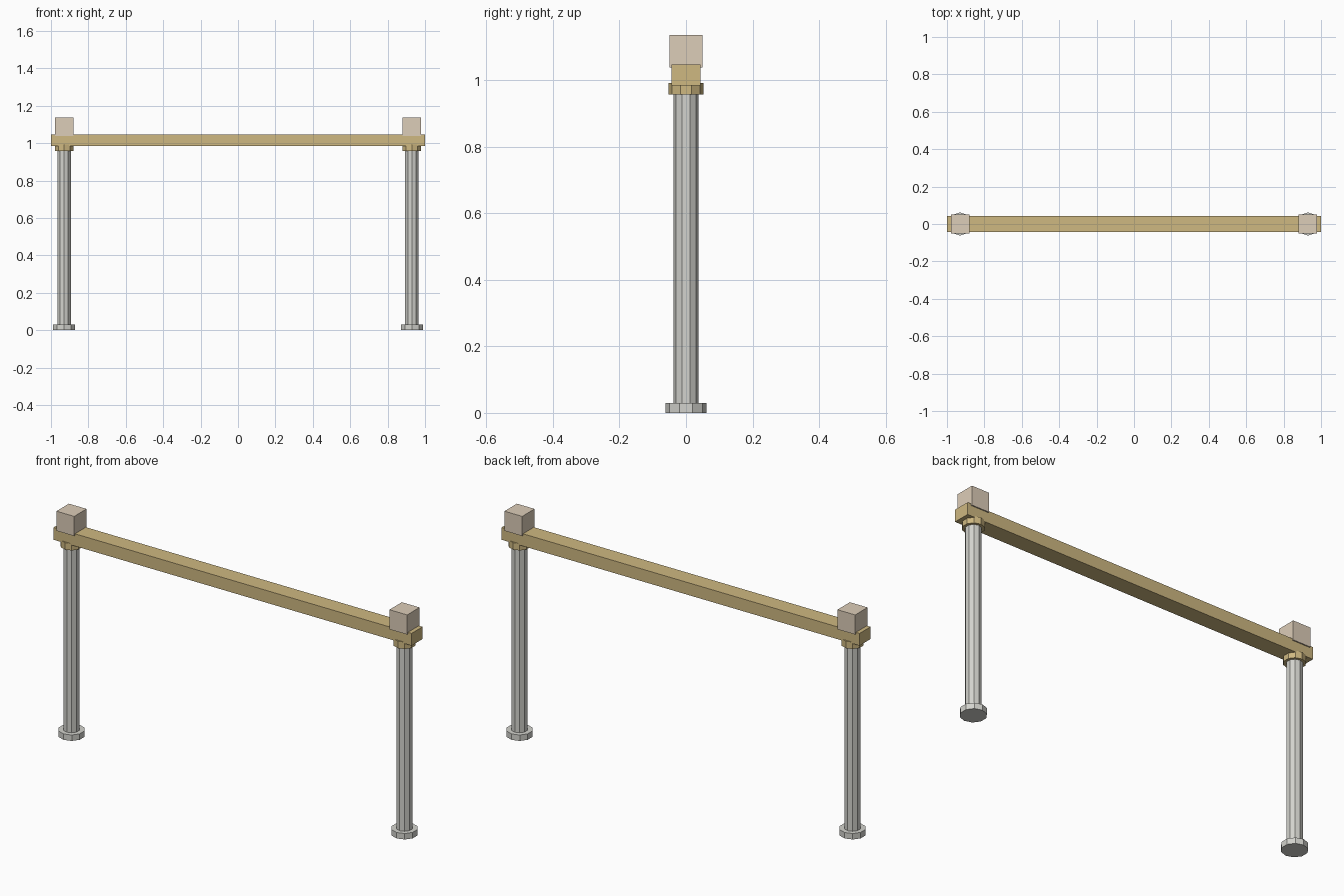
import bpy

if "Cube" in bpy.data.objects:
    bpy.data.objects.remove(bpy.data.objects["Cube"])


def material(name, rgb):
    m = bpy.data.materials.new(name)
    m.diffuse_color = (*rgb, 1)
    m.use_nodes = True
    m.node_tree.nodes["Principled BSDF"].inputs["Base Color"].default_value = m.diffuse_color
    return m


WOOD = material("wood", (0.62, 0.48, 0.22))
PALE = material("pale_wood", (0.72, 0.61, 0.48))
METAL = material("light_metal", (0.65, 0.65, 0.61))


def box(name, x, z0, z1, sx, sy, mat):
    bpy.ops.mesh.primitive_cube_add(size=1, location=(x, 0, (z0 + z1) / 2))
    ob = bpy.context.object
    ob.name = name
    ob.scale = (sx, sy, z1 - z0)
    ob.data.materials.append(mat)


def cylinder(name, x, z0, z1, r, mat, sides=10):
    bpy.ops.mesh.primitive_cylinder_add(vertices=sides, radius=r, depth=z1 - z0,
                                        location=(x, 0, (z0 + z1) / 2))
    ob = bpy.context.object
    ob.name = name
    ob.data.materials.append(mat)


# Crossbeam
box("beam", 0, 0.985, 1.047, 2.0, 0.087, WOOD)

# Post, foot, collar and end block on each side
for side, x in (("left", -0.93), ("right", 0.93)):
    cylinder(side + "_foot", x, 0, 0.03, 0.062, METAL)
    cylinder(side + "_post", x, 0.0, 0.985, 0.038, METAL)
    cylinder(side + "_collar", x, 0.957, 0.992, 0.052, WOOD)
    box(side + "_end_block", x, 1.038, 1.137, 0.099, 0.099, PALE)
